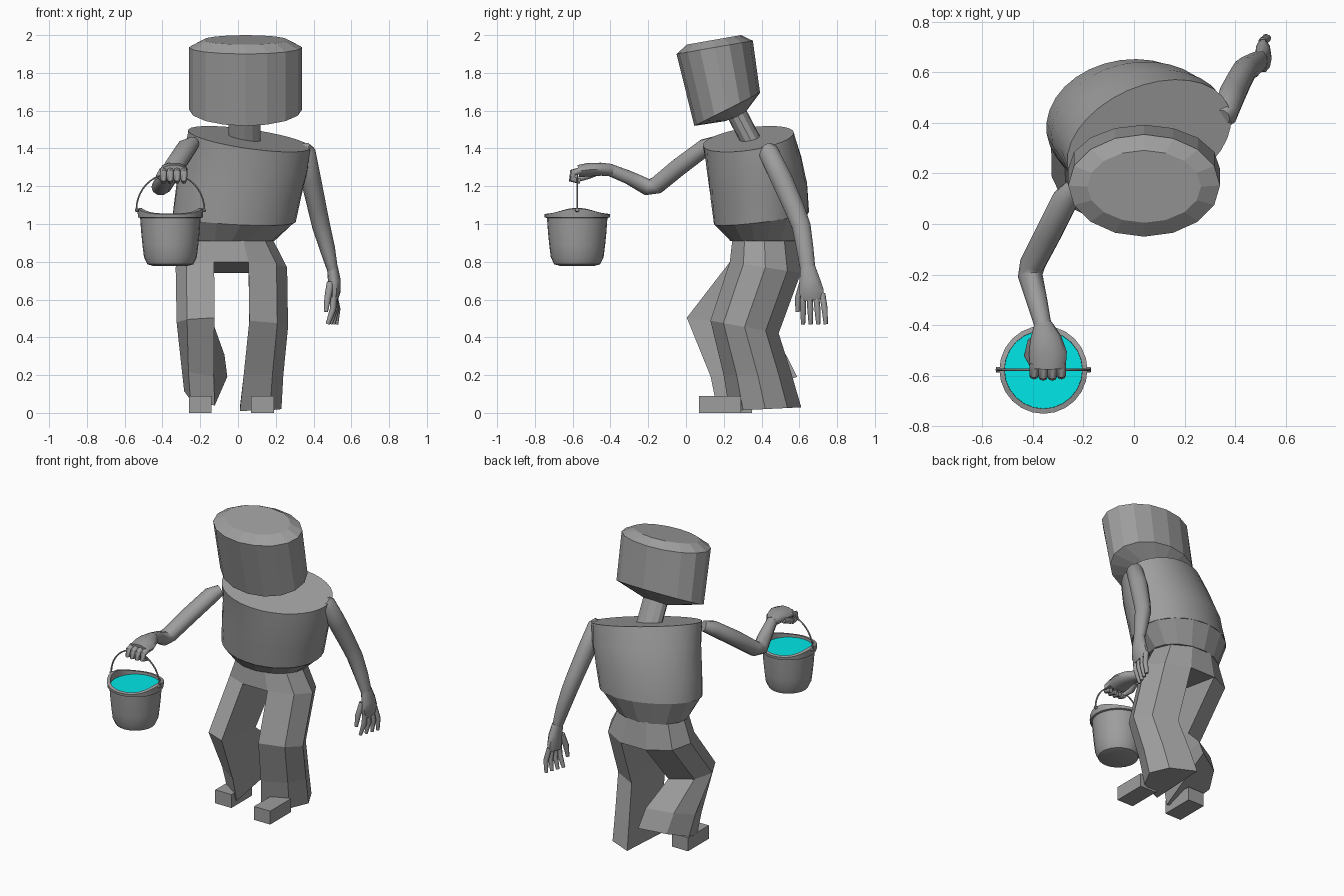
import bpy, bmesh, math
from mathutils import Vector as V

if "Cube" in bpy.data.objects:
    bpy.data.objects.remove(bpy.data.objects["Cube"])


def material(name, rgb):
    m = bpy.data.materials.new(name)
    m.diffuse_color = (*rgb, 1)
    m.use_nodes = True
    m.node_tree.nodes["Principled BSDF"].inputs["Base Color"].default_value = m.diffuse_color
    return m


GREY = material("clay_grey", (0.34, 0.34, 0.34))
CYAN = material("water_cyan", (0.0, 0.8, 0.8))


def ring(c, u, v, n):
    """Elliptical cross-section with centre c and half axes u, v."""
    c, u, v = V(c), V(u), V(v)
    return [c + u * math.cos(2 * math.pi * i / n) + v * math.sin(2 * math.pi * i / n)
            for i in range(n)]


def loft(name, rings, mat=GREY, smooth=0, cap=True):
    """Skin a list of equal-length rings and close the ends."""
    bm = bmesh.new()
    rows = [[bm.verts.new(p) for p in r] for r in rings]
    n = len(rows[0])
    for a, b in zip(rows, rows[1:]):
        for i in range(n):
            j = (i + 1) % n
            bm.faces.new((a[i], a[j], b[j], b[i]))
    if cap:
        bm.faces.new(rows[0])
        bm.faces.new(rows[-1])
    bmesh.ops.recalc_face_normals(bm, faces=bm.faces)
    me = bpy.data.meshes.new(name)
    bm.to_mesh(me)
    bm.free()
    me.materials.append(mat)
    ob = bpy.data.objects.new(name, me)
    bpy.context.collection.objects.link(ob)
    if smooth:
        bpy.context.view_layer.objects.active = ob
        ob.select_set(True)
        bpy.ops.object.shade_smooth_by_angle(angle=math.radians(smooth))
        ob.select_set(False)
    return ob


def tube(name, pts, side=(1, 0, 0), n=10, smooth=50):
    """Limb along points (x, y, z, half width along side, half depth)."""
    ps = [V(p[:3]) for p in pts]
    rings = []
    for i, p in enumerate(pts):
        t = (ps[min(i + 1, len(ps) - 1)] - ps[max(i - 1, 0)]).normalized()
        u = (V(side) - t * V(side).dot(t)).normalized()
        rings.append(ring(ps[i], u * p[3], t.cross(u) * p[4], n))
    return loft(name, rings, smooth=smooth)


def yawed(c, a, b, deg, du, dv, n=32):
    """Yawed ellipse whose axes rise by du and dv."""
    r = math.radians(deg)
    return ring(c, (a * math.cos(r), a * math.sin(r), du),
                (-b * math.sin(r), b * math.cos(r), dv), n)


def half_ring(x_in, x_out, y, z, b, dz, skew=0):
    """Leg section: rounded outer side, flat inner side."""
    k = math.cos(math.radians(72))
    out = []
    for deg in (-72, -36, 0, 36, 72):
        c, s = math.cos(math.radians(deg)), math.sin(math.radians(deg))
        out.append(V((x_in + (x_out - x_in) * (c - k) / (1 - k) + skew * s,
                      y + b * s, z + dz * s)))
    return out


# Head: tilted drum with bevelled top and shallow cone below
loft("head", [
    ring((.03, .26, 1.565), (.09, 0, 0), (0, .05, .02), 16),
    ring((.04, .218, 1.607), (.30, 0, 0), (0, .174, .0875), 16),
    ring((.04, .152, 1.935), (.30, 0, 0), (0, .202, .035), 16),
    ring((.04, .148, 1.975), (.225, 0, 0), (0, .143, .025), 16)])
loft("neck", [
    ring((.035, .355, 1.42), (.085, 0, 0), (0, .05, .02), 12),
    ring((.035, .25, 1.62), (.085, 0, 0), (0, .05, .02), 12)])

# Torso: twisted barrel, with a faceted waist band below
loft("torso", [
    yawed((-.02, .40, 1.03), .328, .25, 8, -.015, .035),
    yawed((.005, .385, 1.18), .335, .252, 13, -.02, .045),
    yawed((.04, .36, 1.32), .338, .237, 19, -.025, .055),
    yawed((.06, .33, 1.45), .342, .215, 24, -.03, .062)], smooth=25)
loft("waist_band", [
    yawed((-.045, .415, .91), .238, .18, 4, 0, 0, 16),
    yawed((-.02, .40, 1.03), .328, .25, 8, -.015, .035, 16)])

# Trousers: hips and two bent legs
loft("hips", [
    ring((-.045, .415, .92), (.228, 0, 0), (0, .178, 0), 10),
    ring((-.035, .42, .77), (.295, 0, 0), (0, .198, -.03), 10)])
loft("left_leg", [
    half_ring(.056, .26, .42, .77, .198, -.03),
    half_ring(.06, .265, .31, .455, .19, -.035),
    half_ring(.03, .24, .38, .20, .19, 0),
    half_ring(.01, .23, .42, .02, .2, .01)])
loft("right_leg", [
    half_ring(-.126, -.33, .42, .77, .198, -.03),
    half_ring(-.125, -.325, .185, .48, .19, -.025),
    half_ring(-.10, -.30, .33, .25, .21, .06, .03),
    half_ring(-.09, -.285, .375, .115, .225, .08, .035)])

# Feet: plain blocks
for name, x, y in (("left_foot", .13, .07), ("right_foot", -.2, .13)):
    rect = [(-.06, 0), (.06, 0), (.06, .09), (-.06, .09)]
    loft(name, [[V((x + dx, yy, z)) for dx, z in rect] for yy in (y, y + .22)])

# Arms
tube("left_arm", [
    (.35, .42, 1.41, .03, .035), (.36, .435, 1.385, .05, .055),
    (.385, .505, 1.24, .054, .06), (.42, .575, 1.08, .05, .056),
    (.44, .61, .99, .048, .052), (.473, .63, .87, .041, .047),
    (.50, .645, .76, .029, .042)])
tube("right_arm", [
    (-.235, .15, 1.43, .035, .035), (-.27, .10, 1.405, .054, .048),
    (-.34, -.04, 1.30, .054, .05), (-.40, -.155, 1.205, .052, .048),
    (-.41, -.205, 1.195, .049, .046), (-.385, -.30, 1.245, .042, .038),
    (-.36, -.40, 1.285, .034, .034)])

# Open hand hanging at the side
tube("left_hand", [
    (.50, .645, .77, .029, .042), (.51, .655, .70, .034, .058),
    (.51, .665, .64, .033, .068), (.505, .672, .60, .024, .062)])
for i in range(4):
    y = .62 + i * .034
    bend = .015 * i
    tube(f"left_finger_{i + 1}", [
        (.508, y, .63, .017, .016), (.503 + bend * .5, y + .004 * i, .55, .017, .016),
        (.475 + bend, y + .006 * i, .47, .011, .011)], n=8)
tube("left_thumb", [(.49, .62, .69, .02, .02), (.475, .595, .61, .018, .018),
                    (.465, .59, .535, .011, .011)], n=8)

# Fist gripping the handle
tube("right_hand", [
    (-.36, -.39, 1.285, .034, .034), (-.35, -.45, 1.29, .062, .036),
    (-.34, -.51, 1.288, .075, .038), (-.34, -.57, 1.28, .07, .034)])
for i in range(4):
    x = -.395 + i * .036
    reach = -.006 * (i in (1, 2))
    tube(f"right_finger_{i + 1}", [
        (x, -.55, 1.285, .018, .018), (x, -.595 + reach, 1.272, .019, .018),
        (x, -.60 + reach, 1.238, .018, .018), (x, -.56, 1.226, .014, .014)], n=8)
tube("right_thumb", [(-.40, -.46, 1.28, .02, .02), (-.415, -.52, 1.255, .02, .018),
                     (-.39, -.575, 1.235, .013, .013)], n=8)

# Bucket: turned shell, lip rising towards the handle ears
BX, BY, N = -.358, -.576, 24


def turned(profile, rise=0):
    rows = []
    for r, z in profile:
        row = ring((BX, BY, z), (r, 0, 0), (0, r, 0), N)
        if z > 1.04:
            for p in row:
                p.z += rise * (abs(p.x - BX) / r) ** 4
        rows.append(row)
    return rows


loft("bucket", turned([(.09, .778), (.122, .787), (.14, .825), (.148, .89),
                       (.155, .96), (.16, 1.032)]), smooth=35)
lip = [(.153, 1.03), (.172, 1.035), (.174, 1.052), (.154, 1.056), (.153, 1.03)]
loft("bucket_lip", turned(lip, .03), smooth=30, cap=False)
loft("water", turned([(.155, 1.033), (.155, 1.039)]), CYAN)

# Wire handle and its ears
arc = [math.pi * i / 20 for i in range(21)]
tube("bucket_handle", [(BX + .18 * math.cos(a), BY, 1.075 + .19 * math.sin(a), .005, .005)
                       for a in arc], side=(0, 1, 0), n=6)
for name, s in (("left_ear", 1), ("right_ear", -1)):
    tube(name, [(BX + s * .163, BY, 1.07, .012, .01), (BX + s * .187, BY, 1.075, .01, .008)],
         side=(0, 1, 0), n=8)
